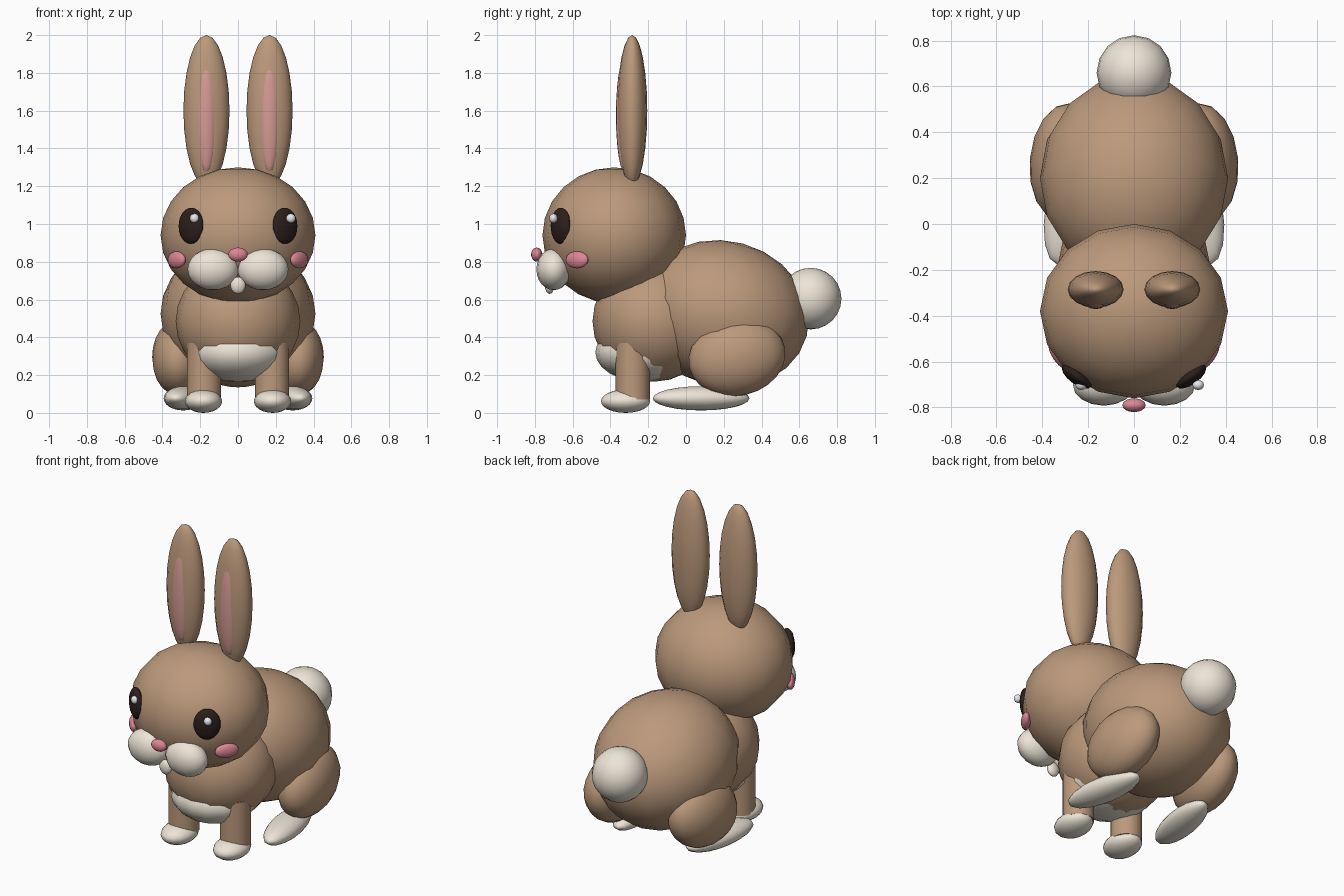
import bpy
from math import radians

if "Cube" in bpy.data.objects:
    bpy.data.objects.remove(bpy.data.objects["Cube"])


def material(name, r, g, b):
    m = bpy.data.materials.new(name)
    m.diffuse_color = (r, g, b, 1)
    m.use_nodes = True
    m.node_tree.nodes["Principled BSDF"].inputs["Base Color"].default_value = m.diffuse_color
    return m


FUR = material("fur", 0.50, 0.32, 0.20)
CREAM = material("cream", 0.85, 0.78, 0.68)
PINK = material("pink", 0.72, 0.24, 0.30)
EAR_PINK = material("ear_pink", 0.68, 0.33, 0.30)
DARK = material("dark", 0.025, 0.014, 0.012)
WHITE = material("white", 0.80, 0.82, 0.85)


def finish(name, mat):
    ob = bpy.context.object
    ob.name = name
    ob.data.materials.append(mat)
    bpy.ops.object.shade_smooth()
    return ob


def ball(name, mat, loc, radii, rot=(0, 0, 0), seg=16, rings=12):
    """Ellipsoid with rotation in degrees."""
    bpy.ops.mesh.primitive_uv_sphere_add(segments=seg, ring_count=rings, radius=1, location=loc,
                                         rotation=[radians(a) for a in rot])
    bpy.context.object.scale = radii
    return finish(name, mat)


def pair(name, mat, loc, radii, rot=(0, 0, 0), **kw):
    """Ellipsoid mirrored left and right."""
    for side, s in (("left", 1), ("right", -1)):
        ball(f"{name}_{side}", mat, (s * loc[0], loc[1], loc[2]), radii,
             (rot[0], s * rot[1], s * rot[2]), **kw)


# Trunk
ball("body", FUR, (0, 0.20, 0.525), (0.41, 0.455, 0.385), (-15, 0, 0))
ball("chest", FUR, (0, -0.17, 0.485), (0.33, 0.325, 0.32))
ball("belly_patch", CREAM, (0, -0.22, 0.32), (0.26, 0.26, 0.157))
ball("tail", CREAM, (0, 0.66, 0.605), (0.163, 0.163, 0.163))

# Head and face
ball("head", FUR, (0, -0.38, 0.94), (0.41, 0.38, 0.36))
pair("muzzle", CREAM, (0.132, -0.70, 0.76), (0.135, 0.092, 0.11))
ball("nose", PINK, (0, -0.79, 0.838), (0.051, 0.03, 0.037))
ball("tooth", CREAM, (0, -0.722, 0.675), (0.04, 0.025, 0.045))
pair("blush", PINK, (0.325, -0.577, 0.81), (0.072, 0.028, 0.045), (0, 0, 54))
pair("eye", DARK, (0.248, -0.663, 0.99), (0.078, 0.036, 0.096), (0, 0, 36))
for side, x in (("left", 0.28), ("right", -0.23)):
    ball("eye_glint_" + side, WHITE, (x, -0.702, 1.03), (0.025, 0.022, 0.025), seg=12, rings=8)

# Ears
pair("ear", FUR, (0.167, -0.285, 1.60), (0.122, 0.08, 0.40))
pair("inner_ear", EAR_PINK, (0.167, -0.325, 1.575), (0.06, 0.046, 0.30))

# Hind legs
pair("haunch", FUR, (0.305, 0.27, 0.295), (0.15, 0.26, 0.205), (12, 0, 5))
pair("hind_foot", CREAM, (0.29, 0.08, 0.077), (0.095, 0.26, 0.064), (0, 0, 10))

# Front legs
for side, s in (("left", 1), ("right", -1)):
    bpy.ops.mesh.primitive_cylinder_add(vertices=16, radius=0.091, depth=0.30,
                                        location=(s * 0.18, -0.282, 0.22))
    finish("front_leg_" + side, FUR)
    bpy.ops.object.shade_smooth_by_angle()
pair("front_paw", CREAM, (0.183, -0.32, 0.062), (0.099, 0.13, 0.062))
